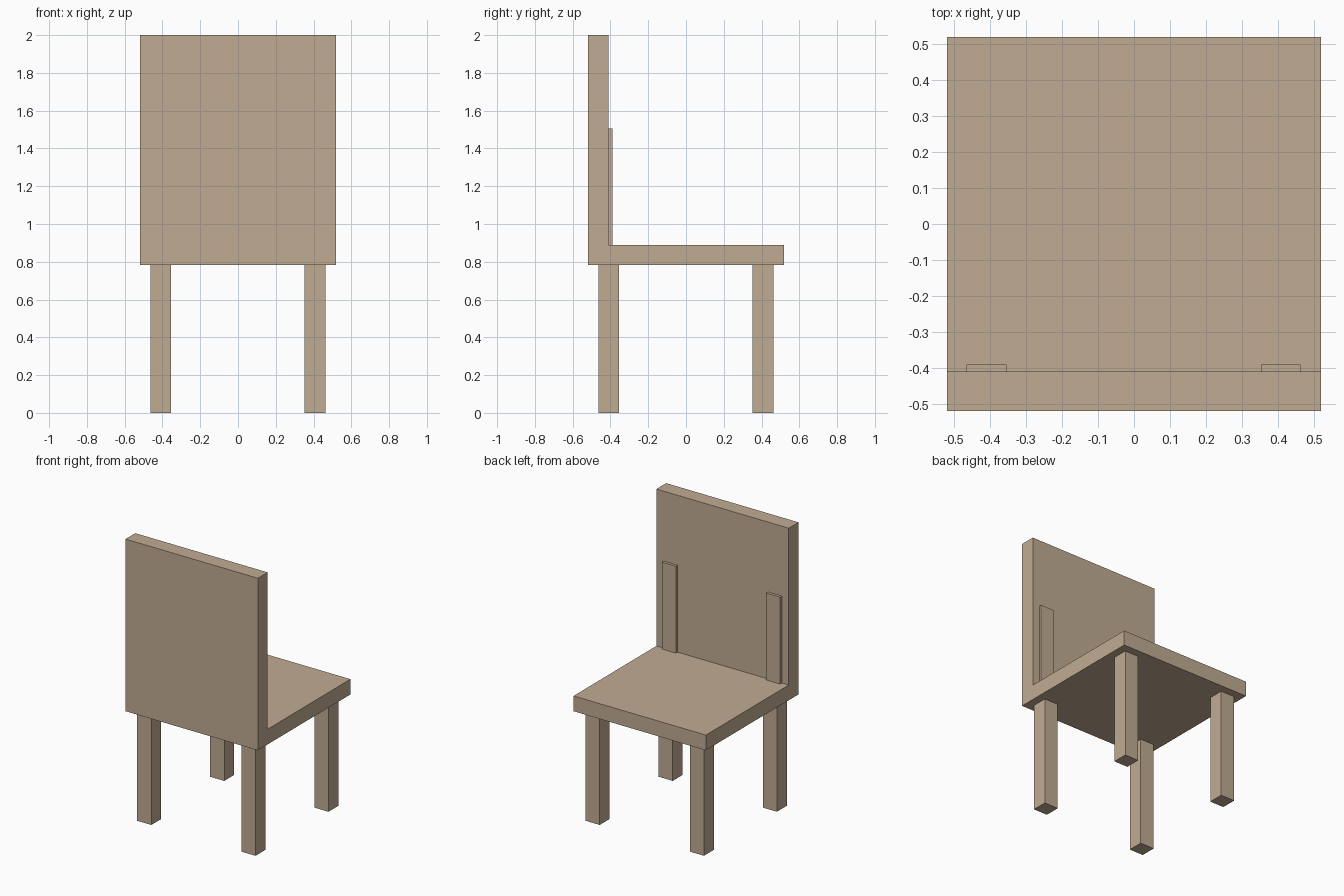
import bpy
import bmesh

if "Cube" in bpy.data.objects:
    bpy.data.objects.remove(bpy.data.objects["Cube"])

wood = bpy.data.materials.new("tan_wood")
wood.diffuse_color = (0.53, 0.41, 0.29, 1)
wood.use_nodes = True
wood.node_tree.nodes["Principled BSDF"].inputs["Base Color"].default_value = wood.diffuse_color


def extrude_profile(name, profile, x0, x1):
    """Extrude a (y, z) outline along x into a closed solid."""
    bm = bmesh.new()
    face = bm.faces.new([bm.verts.new((x0, y, z)) for y, z in profile])
    result = bmesh.ops.extrude_face_region(bm, geom=[face])
    verts = [v for v in result["geom"] if isinstance(v, bmesh.types.BMVert)]
    bmesh.ops.translate(bm, verts=verts, vec=(x1 - x0, 0, 0))
    bmesh.ops.recalc_face_normals(bm, faces=bm.faces)
    mesh = bpy.data.meshes.new(name)
    bm.to_mesh(mesh)
    bm.free()
    mesh.materials.append(wood)
    obj = bpy.data.objects.new(name, mesh)
    bpy.context.collection.objects.link(obj)
    return obj


def box(name, x0, x1, y0, y1, z0, z1):
    return extrude_profile(name, [(y0, z0), (y1, z0), (y1, z1), (y0, z1)], x0, x1)


HALF = 0.518       # half width of the seat
SEAT_BOTTOM, SEAT_TOP = 0.782, 0.89
BACK_FACE = -0.409

# Seat and backrest as one L-shaped solid
extrude_profile("seat_and_backrest", [
    (-HALF, SEAT_BOTTOM), (HALF, SEAT_BOTTOM), (HALF, SEAT_TOP),
    (BACK_FACE, SEAT_TOP), (BACK_FACE, 2.0), (-HALF, 2.0)], -HALF, HALF)

for side, x in (("left", -0.409), ("right", 0.407)):
    # Square legs under the seat
    for end, y in (("back", -0.409), ("front", 0.407)):
        box(f"{end}_leg_{side}", x - 0.055, x + 0.055, y - 0.055, y + 0.055,
            0, SEAT_BOTTOM)
    # Raised support strips on the inner face of the backrest
    box(f"back_support_{side}", x - 0.055, x + 0.055, BACK_FACE, -0.39,
        SEAT_TOP, 1.505)
